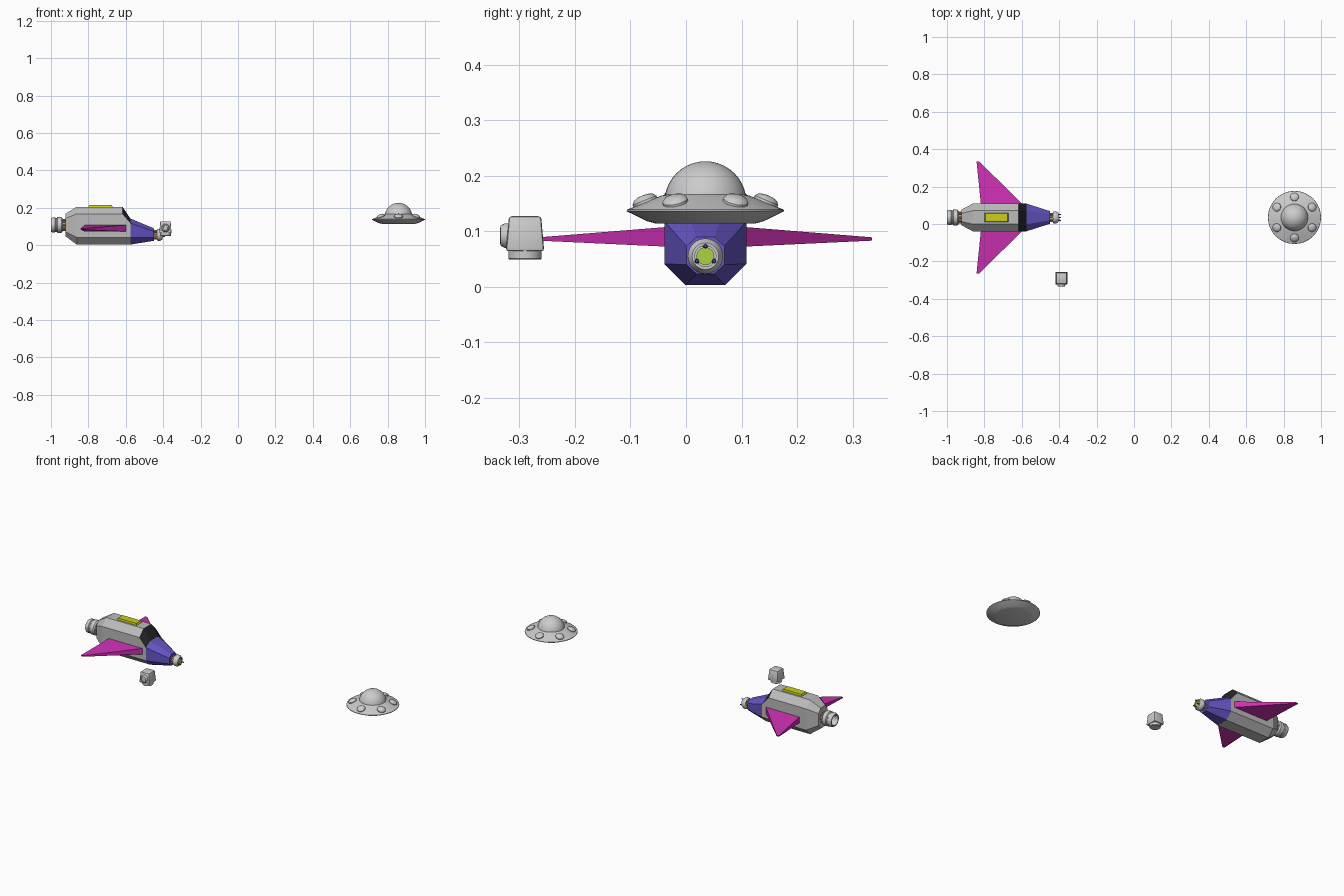
import bpy, bmesh
from math import sin, cos, pi, radians
from mathutils import Matrix, Vector

if "Cube" in bpy.data.objects:
    bpy.data.objects.remove(bpy.data.objects["Cube"])

CY = 0.035  # centre line of the ship and saucer


def material(name, rgb):
    m = bpy.data.materials.new(name)
    m.diffuse_color = (*rgb, 1)
    m.use_nodes = True
    m.node_tree.nodes["Principled BSDF"].inputs["Base Color"].default_value = m.diffuse_color
    return m


PURPLE = material("purple", (0.13, 0.09, 0.55))
MAGENTA = material("magenta", (0.6, 0.03, 0.45))
YELLOW = material("yellow", (0.6, 0.62, 0.01))
GREEN = material("green", (0.4, 0.65, 0.06))
DARK = material("dark_glass", (0.02, 0.02, 0.02))
COPPER = material("copper", (0.65, 0.3, 0.1))
GREY = material("grey", (0.5, 0.5, 0.5))


def finish(name, bm, mat=None, smooth=False):
    bmesh.ops.recalc_face_normals(bm, faces=bm.faces)
    me = bpy.data.meshes.new(name)
    bm.to_mesh(me)
    bm.free()
    ob = bpy.data.objects.new(name, me)
    bpy.context.collection.objects.link(ob)
    if mat:
        me.materials.append(mat)
    if smooth:
        bpy.ops.object.select_all(action='DESELECT')
        ob.select_set(True)
        bpy.context.view_layer.objects.active = ob
        bpy.ops.object.shade_smooth_by_angle(angle=radians(35))
    return ob


def loft(name, rings, mat=None):
    """Skin a list of point loops and cap both ends."""
    bm = bmesh.new()
    vs = [[bm.verts.new(p) for p in r] for r in rings]
    n = len(vs[0])
    for a, b in zip(vs, vs[1:]):
        for i in range(n):
            bm.faces.new((a[i], a[(i + 1) % n], b[(i + 1) % n], b[i]))
    bm.faces.new(vs[0])
    bm.faces.new(vs[-1])
    return finish(name, bm, mat)


def octagon(x, w, flat, z0, z1, z2, z3):
    pts = [(flat, z0), (w, z1), (w, z2), (flat, z3)]
    pts += [(-y, z) for y, z in reversed(pts)]
    return [(x, CY + y, z) for y, z in pts]


def lathe(name, profile, matrix, mat=None, seg=24, closed=False):
    """Spin (radius, height) points about local z."""
    bm = bmesh.new()
    rings = [[bm.verts.new((r * cos(2 * pi * i / seg), r * sin(2 * pi * i / seg), h))
              for i in range(seg)] for r, h in profile]
    pairs = list(zip(rings, rings[1:])) + ([(rings[-1], rings[0])] if closed else [])
    for a, b in pairs:
        for i in range(seg):
            j = (i + 1) % seg
            bm.faces.new((a[i], a[j], b[j], b[i]))
    bmesh.ops.remove_doubles(bm, verts=bm.verts, dist=1e-5)
    bmesh.ops.transform(bm, matrix=matrix, verts=bm.verts)
    return finish(name, bm, mat, True)


def along_x(z):
    return Matrix.Translation((0, CY, z)) @ Matrix.Rotation(pi / 2, 4, 'Y')


def rods(name, count, ring, r, x0, x1, z, mat, start=0, tip=1):
    for k in range(count):
        a = start + 2 * pi * k / count
        m = Matrix.Translation((0, CY + ring * cos(a), z + ring * sin(a))) @ Matrix.Rotation(pi / 2, 4, 'Y')
        lathe(f"{name}_{k + 1}", [(0, x0), (r, x0), (r * tip, x1), (0, x1)], m, mat, 8)


# Fuselage with dark cockpit panes
cockpit_base = octagon(-0.575, 0.074, 0.036, 0.003, 0.041, 0.118, 0.142)
body = loft("fuselage", [
    octagon(-0.922, 0.042, 0.022, 0.047, 0.072, 0.143, 0.168),
    octagon(-0.862, 0.074, 0.036, 0.003, 0.041, 0.167, 0.205),
    octagon(-0.617, 0.074, 0.036, 0.003, 0.041, 0.167, 0.205),
    cockpit_base], GREY)
body.data.materials.append(DARK)
for f in body.data.polygons:
    c = f.center
    if -0.61 < c.x < -0.58 and c.z > 0.12:
        f.material_index = 1

# Purple nose cone
loft("nose_cone", [cockpit_base, octagon(-0.45, 0.034, 0.016, 0.023, 0.04, 0.073, 0.09)], PURPLE)

# Wings
for side, name in ((1, "left_wing"), (-1, "right_wing")):
    def section(y, xr, xf, z0, z1):
        return [(xr, CY + side * y, z0), (xf, CY + side * y, z0),
                (xf, CY + side * y, z1), (xr, CY + side * y, z1)]
    loft(name, [section(0.065, -0.818, -0.59, 0.072, 0.108),
                section(0.300, -0.842, -0.828, 0.083, 0.089)], MAGENTA)

# Roof hatch
loft("roof_hatch", [[(x, CY + y, z) for x, y in
                     ((-0.735 - a, -b), (-0.735 + a, -b), (-0.735 + a, b), (-0.735 - a, b))]
                    for a, b, z in ((0.068, 0.026, 0.198), (0.06, 0.022, 0.215))], YELLOW)

# Rear engine: hollow nozzle, core and copper rods
lathe("engine_nozzle", [(0.036, -1.0), (0.04, -0.992), (0.04, -0.978), (0.037, -0.975), (0.037, -0.97),
                        (0.042, -0.966), (0.042, -0.945), (0.036, -0.938), (0, -0.938),
                        (0, -0.965), (0.026, -0.965), (0.03, -1.0)], along_x(0.108), closed=True)
lathe("engine_core", [(0, -0.94), (0.022, -0.94), (0.022, -0.915), (0, -0.915)], along_x(0.108))
rods("engine_rod", 8, 0.027, 0.005, -0.942, -0.915, 0.108, COPPER)

# Nose tip: collar, copper rods, green lens and three teeth
lathe("nose_collar", [(0.029, -0.433), (0.032, -0.428), (0.032, -0.416), (0.024, -0.403), (0.019, -0.403),
                      (0.019, -0.412), (0, -0.412), (0, -0.433)], along_x(0.055))
lathe("nose_core", [(0, -0.455), (0.016, -0.455), (0.016, -0.43), (0, -0.43)], along_x(0.055))
rods("nose_rod", 8, 0.021, 0.004, -0.455, -0.43, 0.055, COPPER)
lathe("nose_lens", [(0, -0.413), (0.016, -0.413), (0.016, -0.405), (0, -0.405)], along_x(0.055), GREEN)
rods("nose_tooth", 3, 0.018, 0.005, -0.413, -0.389, 0.055, PURPLE, pi / 2, 0.5)

# Saucer
SC = Matrix.Translation((0.858, CY, 0))
lathe("saucer_hull", [(0, 0.114), (0.09, 0.114), (0.105, 0.118), (0.142, 0.136), (0.141, 0.139),
                      (0.08, 0.164), (0.072, 0.166), (0, 0.166)], SC, seg=32)
lathe("saucer_dome", [(0.074 * cos(t * pi / 20), 0.152 + 0.074 * sin(t * pi / 20))
                      for t in range(11)], SC, seg=32)
for k in range(6):
    m = SC @ Matrix.Rotation(pi / 2 + k * pi / 3, 4, 'Z') @ Matrix.Translation((0.108, 0, 0.151)) \
        @ Matrix.Rotation(radians(22), 4, 'Y')
    lathe(f"saucer_light_{k + 1}", [(0.023, -0.005), (0.023, 0.005), (0.018, 0.011), (0.009, 0.014), (0, 0.0145)], m, seg=16)

# Helmet-like pod: tapered bevelled box, neck ring and front lens
HX, HY = -0.388, -0.29
bm = bmesh.new()
bmesh.ops.create_cube(bm, size=1)
for v in bm.verts:
    s = 0.069 if v.co.z < 0 else 0.058
    v.co = Vector((HX + v.co.x * s * 0.95, HY + v.co.y * s, 0.064 if v.co.z < 0 else 0.127))
bmesh.ops.bevel(bm, geom=bm.edges[:], offset=0.005, segments=2, profile=0.5, affect='EDGES')
finish("pod_body", bm, None, True)
PN = Matrix.Translation((HX, HY, 0))
lathe("pod_neck", [(0, 0.07), (0.03, 0.07), (0.03, 0.051), (0.028, 0.049), (0, 0.049)], PN)
PL = Matrix.Translation((HX, HY, 0.092)) @ Matrix.Rotation(pi / 2, 4, 'X')
lathe("pod_lens", [(0, 0.025), (0.022, 0.025), (0.022, 0.037), (0.018, 0.044), (0.013, 0.045),
                   (0.012, 0.041), (0, 0.041)], PL)
